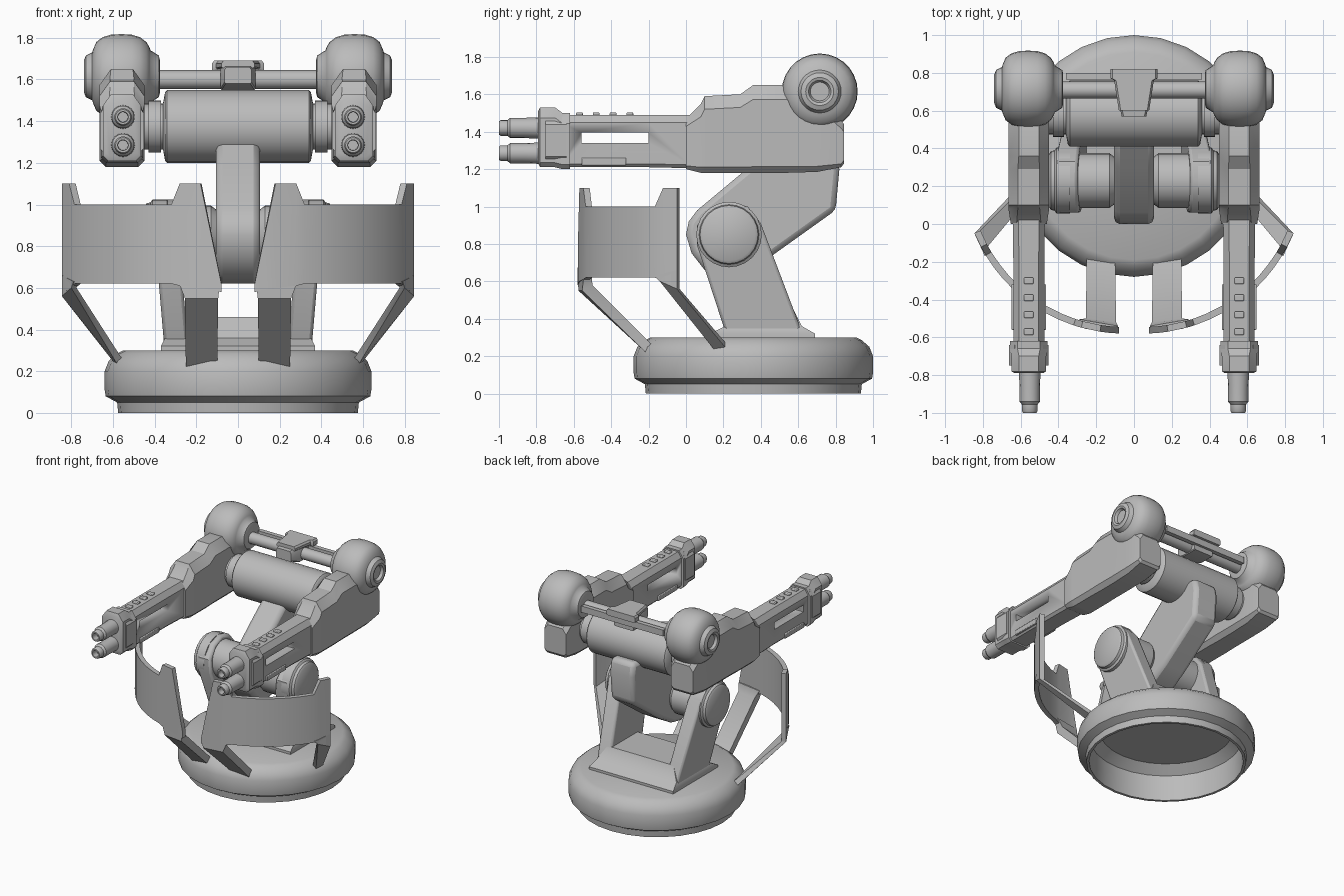
import bpy, bmesh, math
from mathutils import Vector

grey = bpy.data.materials.new("metal_grey")
grey.diffuse_color = (0.5, 0.5, 0.5, 1)


def finish(name, bm, mirror=False, bevel=0.0, angle=35):
    bmesh.ops.recalc_face_normals(bm, faces=bm.faces)
    me = bpy.data.meshes.new(name)
    bm.to_mesh(me)
    bm.free()
    me.materials.append(grey)
    for p in me.polygons:
        p.use_smooth = True
    me.set_sharp_from_angle(angle=math.radians(angle))
    ob = bpy.data.objects.new(name, me)
    bpy.context.collection.objects.link(ob)
    if bevel:
        b = ob.modifiers.new("bevel", 'BEVEL')
        b.width, b.segments = bevel, 2
        b.limit_method, b.angle_limit = 'ANGLE', math.radians(40)
    if mirror:
        m = ob.modifiers.new("mirror", 'MIRROR')
        m.use_mirror_merge = False
    return ob


def loft(name, rings, **kw):
    """Skin equal-length rings of points and cap both ends."""
    bm = bmesh.new()
    vs = [[bm.verts.new(p) for p in r] for r in rings]
    n = len(rings[0])
    for a, b in zip(vs, vs[1:]):
        for i in range(n):
            j = (i + 1) % n
            bm.faces.new((a[i], a[j], b[j], b[i]))
    bm.faces.new(vs[0])
    bm.faces.new(vs[-1])
    return finish(name, bm, **kw)


def lathe(name, profile, centre, axis, seg=24, **kw):
    """Round part: profile holds (position along axis, radius)."""
    c = Vector(centre)
    rings = []
    for h, r in profile:
        ring = []
        for i in range(seg):
            t = 2 * math.pi * i / seg
            u, v = r * math.cos(t), r * math.sin(t)
            ring.append(c + Vector({'x': (h, u, v), 'y': (u, h, v), 'z': (u, v, h)}[axis]))
        rings.append(ring)
    return loft(name, rings, **kw)


def prism(name, pts, xa, xb, **kw):
    """Side outline (y, z) swept across x."""
    return loft(name, [[(x, y, z) for y, z in pts] for x in (xa, xb)], **kw)


def box(name, x, y, z, **kw):
    return prism(name, [(y[0], z[0]), (y[1], z[0]), (y[1], z[1]), (y[0], z[1])], *x, **kw)


def octo(name, cx, sections, **kw):
    """Chamfered sections along y: (y, half width, bottom, top, chamfer)."""
    rings = []
    for y, w, b, t, c in sections:
        d = c * 0.6
        rings.append([(cx + x, y, z) for x, z in (
            (-w + d, b), (w - d, b), (w, b + d), (w, t - c * 1.4),
            (w - c, t), (-w + c, t), (-w, t - c * 1.4), (-w, b + d))])
    return loft(name, rings, **kw)


# hollow turntable base
lathe("base", [(0.26, 0.01), (0.26, 0.48), (0.2, 0.55), (0, 0.555), (0, 0.575), (0.05, 0.58),
               (0.08, 0.635), (0.11, 0.64), (0.2, 0.64), (0.25, 0.62), (0.285, 0.58),
               (0.3, 0.55), (0.3, 0.01)], (0, 0.36, 0), 'z', 28)

# pedestal block
loft("pedestal", [[(sx * w, ya if sy < 0 else yb, z) for sx, sy in ((-1, -1), (1, -1), (1, 1), (-1, 1))]
                  for w, ya, yb, z in ((0.37, 0.13, 0.69, 0.29), (0.37, 0.13, 0.69, 0.32),
                                       (0.35, 0.21, 0.62, 0.36), (0.29, 0.25, 0.57, 0.46))])

# leaning fork arms with round heads
fork = [(0.21, 0.33), (0.62, 0.33), (0.4, 0.91), (0.33, 1.0), (0.23, 1.025), (0.13, 0.99),
        (0.06, 0.9), (0.06, 0.79)]
loft("fork_arm", [[(x + 0.06 * (z - 0.33) / 0.7, y, z) for y, z in fork] for x in (0.24, 0.355)],
     mirror=True, bevel=0.015)
lathe("elbow_hub", [(0.08, 0.11), (0.11, 0.13), (0.13, 0.145), (0.3, 0.145), (0.33, 0.12),
                    (0.34, 0.175), (0.41, 0.175), (0.42, 0.16), (0.44, 0.155), (0.45, 0.14)],
      (0, 0.23, 0.85), 'x', mirror=True)

# boom between elbow and body
prism("boom", [(0, 0.85), (0.015, 0.92), (0.06, 0.98), (0.3, 1.18), (0.45, 1.3), (0.8, 1.3), (0.82, 1.2),
               (0.8, 0.98), (0.45, 0.73), (0.3, 0.64), (0.2, 0.62), (0.1, 0.66), (0.03, 0.75)],
      -0.105, 0.105, bevel=0.03)

# body cylinder with narrow ends
lathe("body", [(-0.46, 0.11), (-0.36, 0.11), (-0.35, 0.165), (-0.34, 0.175), (0.34, 0.175),
               (0.35, 0.165), (0.36, 0.11), (0.46, 0.11)], (0, 0.585, 1.375), 'x', 28)
lathe("body_collar", [(0.37, 0.125), (0.43, 0.125)], (0, 0.585, 1.375), 'x', mirror=True)

# cross bar and sensor box between shoulders
lathe("cross_rod", [(-0.42, 0.045), (0.42, 0.045)], (0, 0.71, 1.6), 'x', 16)
box("cross_plate", (-0.36, 0.36), (0.765, 0.8), (1.59, 1.64))
octo("sensor_box", 0, [(0.57, 0.065, 1.58, 1.66, 0.01), (0.66, 0.085, 1.55, 1.67, 0.01),
                       (0.78, 0.085, 1.55, 1.67, 0.01)])
octo("sensor_lid", 0, [(0.6, 0.08, 1.655, 1.69, 0.01), (0.76, 0.105, 1.65, 1.69, 0.01),
                       (0.77, 0.125, 1.64, 1.69, 0.01), (0.82, 0.125, 1.64, 1.69, 0.01)])

# rounded shoulder drums with recessed caps
lathe("shoulder", [(0.375, 0.08), (0.38, 0.1), (0.42, 0.125), (0.425, 0.14), (0.44, 0.165), (0.47, 0.188),
                   (0.51, 0.2), (0.56, 0.203), (0.61, 0.2), (0.65, 0.188), (0.68, 0.165), (0.695, 0.13),
                   (0.7, 0.115), (0.73, 0.1), (0.74, 0.075), (0.735, 0.06), (0.715, 0.05)],
      (0, 0.715, 1.615), 'x', 28, mirror=True, angle=40)

# gun housings
G = 0.557
octo("gun_housing", G, [(0, 0.095, 1.2, 1.47, 0.03), (0.08, 0.108, 1.18, 1.55, 0.05),
                        (0.1, 0.108, 1.18, 1.59, 0.05), (0.29, 0.108, 1.18, 1.6, 0.05),
                        (0.36, 0.108, 1.18, 1.65, 0.055), (0.53, 0.108, 1.18, 1.65, 0.055),
                        (0.7, 0.108, 1.185, 1.6, 0.05), (0.83, 0.1, 1.21, 1.46, 0.03),
                        (0.845, 0.095, 1.23, 1.44, 0.03)], mirror=True, angle=25)

# slotted barrel shroud
shroud = octo("barrel_shroud", G, [(-0.66, 0.082, 1.21, 1.49, 0.03), (-0.2, 0.082, 1.21, 1.49, 0.03),
                                   (0.02, 0.085, 1.205, 1.49, 0.03)])
cutter = box("slot_cutter", (G - 0.2, G + 0.2), (-0.56, -0.2), (1.34, 1.395))
cutter.hide_render = cutter.hide_viewport = True
cut = shroud.modifiers.new("slot", 'BOOLEAN')
cut.object, cut.solver = cutter, 'EXACT'
shroud.modifiers.new("mirror", 'MIRROR').use_mirror_merge = False

# small shroud details
for i in range(4):
    y = -0.3 - 0.09 * i
    box("top_vent", (G - 0.025, G + 0.025), (y - 0.018, y + 0.018), (1.48, 1.503),
        mirror=True, bevel=0.006)
for s in (-1, 1):
    x = G + s * 0.082
    box("side_rail", (x - 0.01, x + 0.01), (-0.56, -0.32), (1.22, 1.26), mirror=True, bevel=0.005)

# muzzle block and twin barrels
octo("muzzle_block", G, [(-0.79, 0.075, 1.23, 1.51, 0.03), (-0.78, 0.092, 1.21, 1.53, 0.04),
                         (-0.7, 0.092, 1.21, 1.53, 0.04), (-0.66, 0.1, 1.2, 1.5, 0.04),
                         (-0.62, 0.1, 1.2, 1.5, 0.04)], mirror=True)
octo("muzzle_band", G, [(-0.75, 0.105, 1.25, 1.48, 0.03), (-0.64, 0.105, 1.25, 1.48, 0.03)], mirror=True)
for z in (1.285, 1.42):
    lathe("barrel", [(-0.75, 0.058), (-0.87, 0.054), (-0.94, 0.054), (-0.955, 0.042), (-0.99, 0.042),
                     (-1.0, 0.036), (-1.0, 0.026), (-0.95, 0.024)], (G - 0.005, 0, z), 'y', 16, mirror=True)


# curved shields with raised corner tips
def arc(x, z, r):
    a = math.asin(min(1, (x - 0.05) / 0.86))
    return (0.05 + r * math.sin(a), 0.28 - r * math.cos(a), z)


cols = [(0.08, 0.58, 0.62), (0.13, 0.59, 0.86), (0.18, 0.6, 1.1), (0.28, 0.61, 1.1), (0.32, 0.62, 1.0)]
cols += [(x, 0.62, 1.0) for x in (0.4, 0.48, 0.56, 0.63, 0.69, 0.74, 0.785)]
cols += [(0.81, 0.6, 1.1), (0.845, 0.56, 1.1)]
loft("shield", [[arc(x, b, 0.86), arc(x, t, 0.86), arc(x, t, 0.825), arc(x, b, 0.825)]
                for x, b, t in cols], mirror=True)

# shield struts down to the base
loft("front_strut", [[(0.085, -0.58, 0.64), (0.29, -0.545, 0.64), (0.29, -0.505, 0.64), (0.085, -0.54, 0.64)],
                     [(0.095, -0.575, 0.55), (0.255, -0.555, 0.55), (0.255, -0.5, 0.58), (0.095, -0.52, 0.58)],
                     [(0.1, -0.215, 0.22), (0.25, -0.215, 0.22), (0.25, -0.17, 0.25), (0.1, -0.17, 0.25)]],
     mirror=True)
loft("side_strut", [[(0.845, -0.05, 0.66), (0.79, -0.17, 0.63), (0.765, -0.155, 0.63), (0.815, -0.045, 0.66)],
                    [(0.845, -0.05, 0.56), (0.8, -0.14, 0.6), (0.775, -0.12, 0.6), (0.815, -0.035, 0.56)],
                    [(0.59, 0.22, 0.235), (0.58, 0.15, 0.235), (0.55, 0.15, 0.25), (0.55, 0.23, 0.25)]],
     mirror=True)
